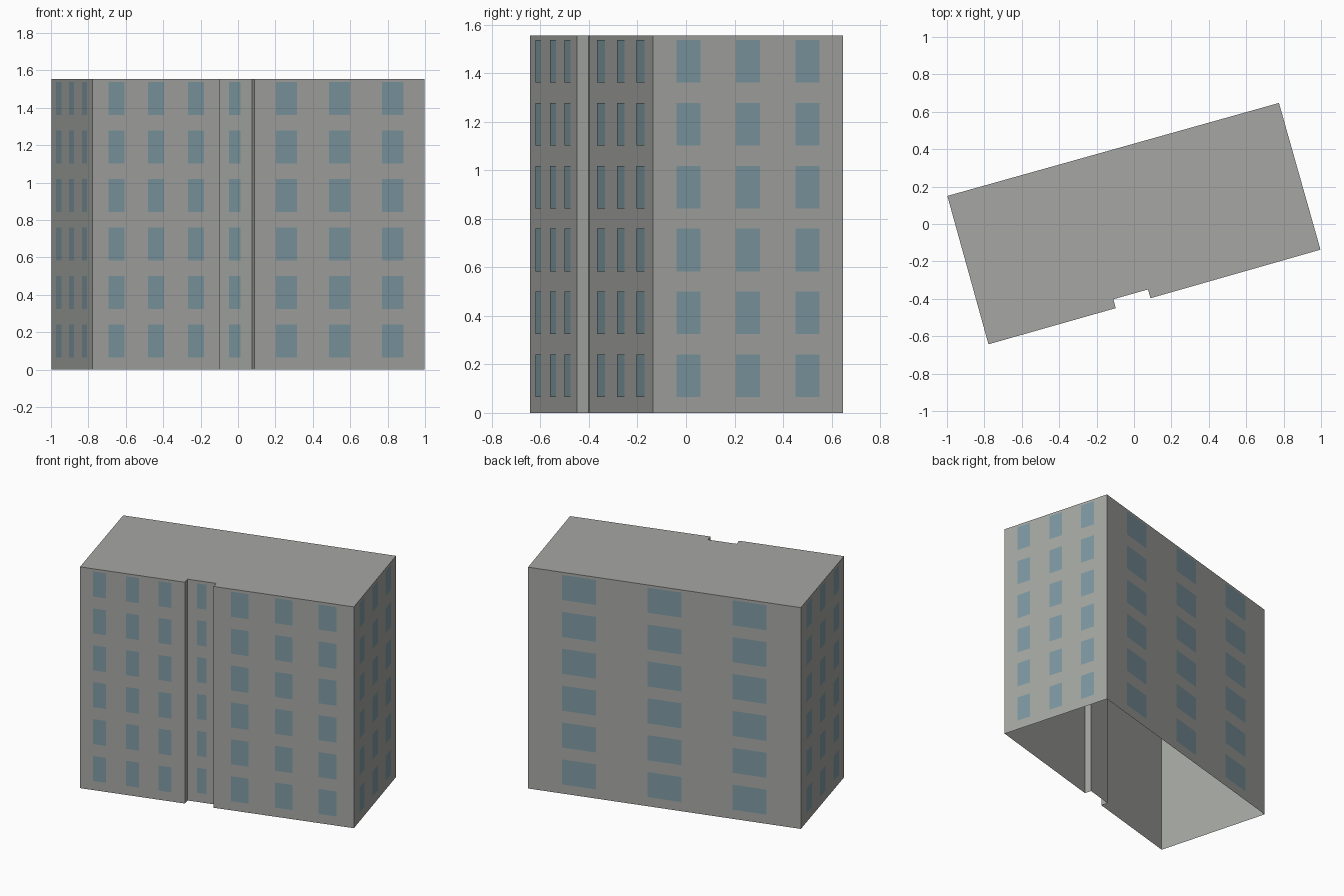
import bpy
import bmesh
from mathutils import Vector

cube = bpy.data.objects.get("Cube")
if cube:
    bpy.data.objects.remove(cube)

HEIGHT = 1.555
STOREYS = 6
STOREY = HEIGHT / STOREYS
SILL, PANE = 0.065, 0.176
PROUD = 0.002

# Footprint, counter-clockwise from the front right corner
FOOTPRINT = [Vector(p) for p in (
    (-0.778, -0.643), (-0.098, -0.45), (-0.11, -0.402), (0.075, -0.35),
    (0.088, -0.397), (0.997, -0.137), (0.775, 0.647), (-0.998, 0.15))]


def material(name, rgb):
    mat = bpy.data.materials.new(name)
    mat.use_nodes = True
    mat.diffuse_color = (*rgb, 1)
    mat.node_tree.nodes["Principled BSDF"].inputs["Base Color"].default_value = (*rgb, 1)
    return mat


def make_object(name, bm, mat):
    mesh = bpy.data.meshes.new(name)
    bm.to_mesh(mesh)
    bm.free()
    mesh.materials.append(mat)
    obj = bpy.data.objects.new(name, mesh)
    bpy.context.collection.objects.link(obj)
    return obj


def upright_quad(bm, a, b, low, high):
    corners = ((a, low), (b, low), (b, high), (a, high))
    bm.faces.new([bm.verts.new((p.x, p.y, z)) for p, z in corners])


concrete = material("concrete grey", (0.38, 0.39, 0.37))
glass = material("window blue", (0.21, 0.32, 0.36))

# Walls and roof: a shell open at the bottom
bm = bmesh.new()
roof = bm.faces.new([bm.verts.new((p.x, p.y, HEIGHT)) for p in FOOTPRINT])
rim = bmesh.ops.extrude_edge_only(bm, edges=list(roof.edges))
bmesh.ops.translate(bm, vec=(0, 0, -HEIGHT),
                    verts=[v for v in rim["geom"] if isinstance(v, bmesh.types.BMVert)])
bmesh.ops.recalc_face_normals(bm, faces=list(bm.faces))
roof.normal_update()
if roof.normal.z < 0:
    bmesh.ops.reverse_faces(bm, faces=list(bm.faces))
make_object("building_shell", bm, concrete)

# Window columns per wall as (centre, width) fractions of its length
THREE = [(0.1875, 0.125), (0.5, 0.125), (0.8125, 0.125)]
ONE = [(0.5, 0.333)]
WALLS = {"front_right": (0, THREE), "recess": (2, ONE), "front_left": (4, THREE),
         "left_side": (5, THREE), "back": (6, THREE), "right_side": (7, THREE)}

# Window panes: a grid of thin plates on each wall
for name, (index, columns) in WALLS.items():
    start = FOOTPRINT[index]
    along = FOOTPRINT[(index + 1) % len(FOOTPRINT)] - start
    outward = Vector((along.y, -along.x)).normalized() * PROUD
    bm = bmesh.new()
    for floor in range(STOREYS):
        low = floor * STOREY + SILL
        for centre, width in columns:
            a = start + along * (centre - width / 2) + outward
            b = start + along * (centre + width / 2) + outward
            upright_quad(bm, a, b, low, low + PANE)
    make_object(name + "_windows", bm, glass)
